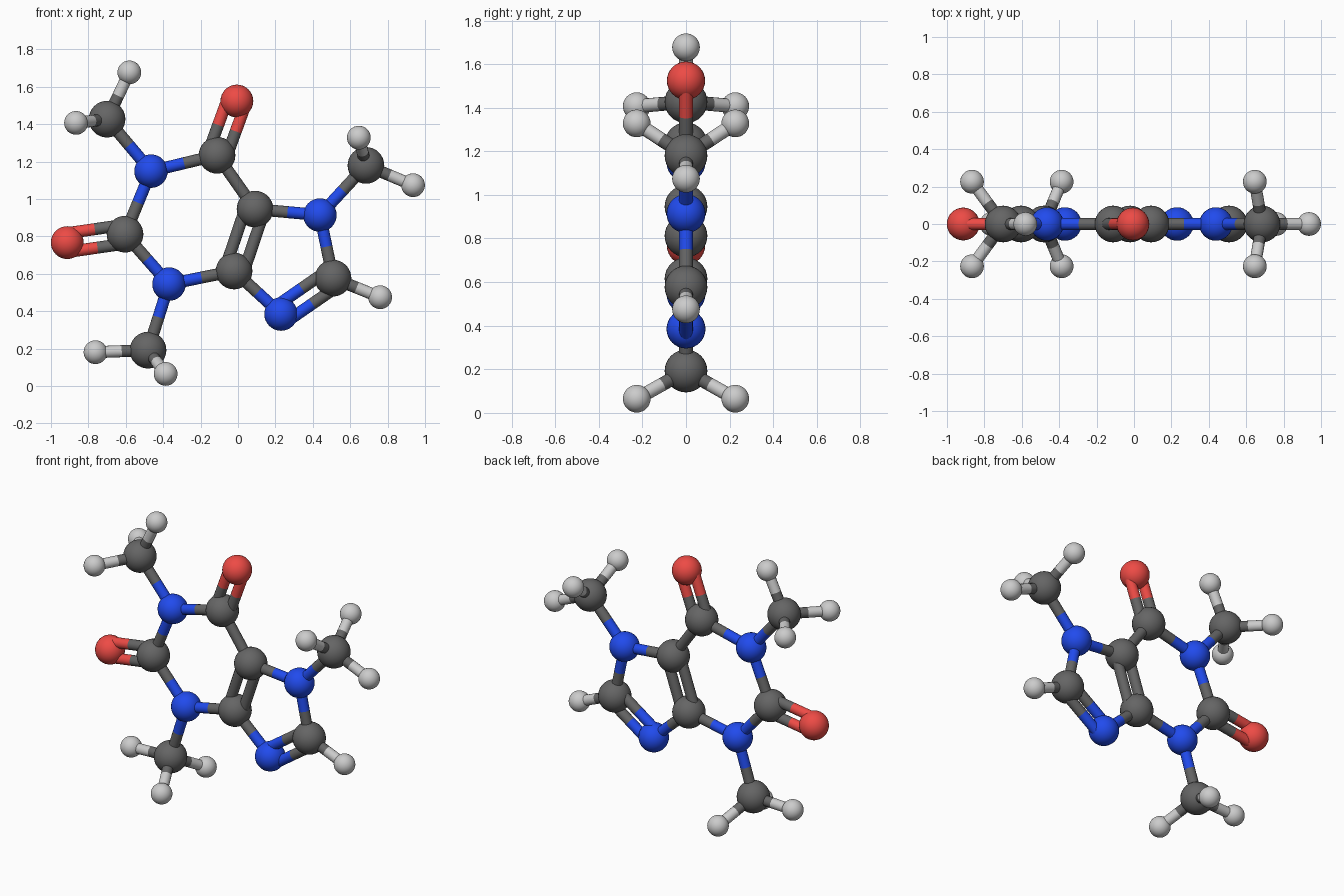
import bpy
from mathutils import Vector

if "Cube" in bpy.data.objects:
    bpy.data.objects.remove(bpy.data.objects["Cube"])

# Element: sphere radius and colour
ELEMENTS = {
    "carbon": (0.098, (0.13, 0.13, 0.13, 1)),
    "nitrogen": (0.0894, (0.015, 0.07, 0.85, 1)),
    "oxygen": (0.0877, (0.85, 0.07, 0.06, 1)),
    "hydrogen": (0.0634, (0.55, 0.55, 0.55, 1)),
}
ROD = 0.032       # bond radius
SPLIT = 0.05      # half spacing of double bond rods

# Flat ring system: name -> (element, x, y, z)
atoms = {
    "N1": ("nitrogen", -0.465, 0, 1.149),
    "C2": ("carbon", -0.604, 0, 0.812),
    "O2": ("oxygen", -0.913, 0, 0.767),
    "N3": ("nitrogen", -0.369, 0, 0.545),
    "C4": ("carbon", -0.021, 0, 0.615),
    "C5": ("carbon", 0.091, 0, 0.946),
    "C6": ("carbon", -0.112, 0, 1.234),
    "O6": ("oxygen", -0.006, 0, 1.524),
    "N7": ("nitrogen", 0.438, 0, 0.914),
    "C8": ("carbon", 0.508, 0, 0.577),
    "N9": ("nitrogen", 0.23, 0, 0.385),
    "H8": ("hydrogen", 0.76, 0, 0.475),
}
# Bonds: start, end, order
bonds = [
    ("N1", "C2", 1), ("C2", "N3", 1), ("N3", "C4", 1), ("C4", "C5", 2),
    ("C5", "C6", 1), ("C6", "N1", 1), ("C2", "O2", 2), ("C6", "O6", 2),
    ("C5", "N7", 1), ("N7", "C8", 1), ("C8", "N9", 2), ("N9", "C4", 1),
    ("C8", "H8", 1),
]


# Methyl group: one hydrogen in plane, two mirrored across y
def methyl(parent, carbon, flat_h, side_h):
    c = "CM" + parent
    atoms[c] = ("carbon", carbon[0], 0, carbon[1])
    bonds.append((parent, c, 1))
    spots = [(flat_h, 0), (side_h, 0.226), (side_h, -0.226)]
    for i, ((x, z), y) in enumerate(spots):
        h = f"H{parent}{i}"
        atoms[h] = ("hydrogen", x, y, z)
        bonds.append((c, h, 1))


methyl("N1", (-0.70, 1.427), (-0.581, 1.677), (-0.866, 1.407))
methyl("N3", (-0.481, 0.192), (-0.762, 0.181), (-0.387, 0.065))
methyl("N7", (0.684, 1.18), (0.936, 1.074), (0.646, 1.328))

materials = {}
for name, (_, colour) in ELEMENTS.items():
    materials[name] = bpy.data.materials.new(name)
    materials[name].diffuse_color = colour


def finish(name, element):
    ob = bpy.context.object
    ob.name = name
    ob.data.materials.append(materials[element])
    bpy.ops.object.shade_smooth_by_angle()


def rod(a, b, element):
    d = b - a
    bpy.ops.mesh.primitive_cylinder_add(
        vertices=16, radius=ROD, depth=d.length, location=(a + b) / 2,
        rotation=d.to_track_quat("Z", "Y").to_euler())
    finish(element + "_bond_half", element)


# Atom balls
for element, x, y, z in atoms.values():
    bpy.ops.mesh.primitive_uv_sphere_add(
        segments=32, ring_count=16, radius=ELEMENTS[element][0], location=(x, y, z))
    finish(element + "_atom", element)

# Bond rods, each half coloured like its atom
for start, end, order in bonds:
    a, b = Vector(atoms[start][1:]), Vector(atoms[end][1:])
    side = (b - a).cross(Vector((0, 1, 0))).normalized() * SPLIT
    for shift in ([Vector()] if order == 1 else [side, -side]):
        mid = (a + b) / 2 + shift
        rod(a + shift, mid, atoms[start][0])
        rod(mid, b + shift, atoms[end][0])

for m in bpy.data.materials:
    if m.users and not m.is_grease_pencil:
        m.use_nodes = True
        m.node_tree.nodes["Principled BSDF"].inputs["Base Color"].default_value = m.diffuse_color
